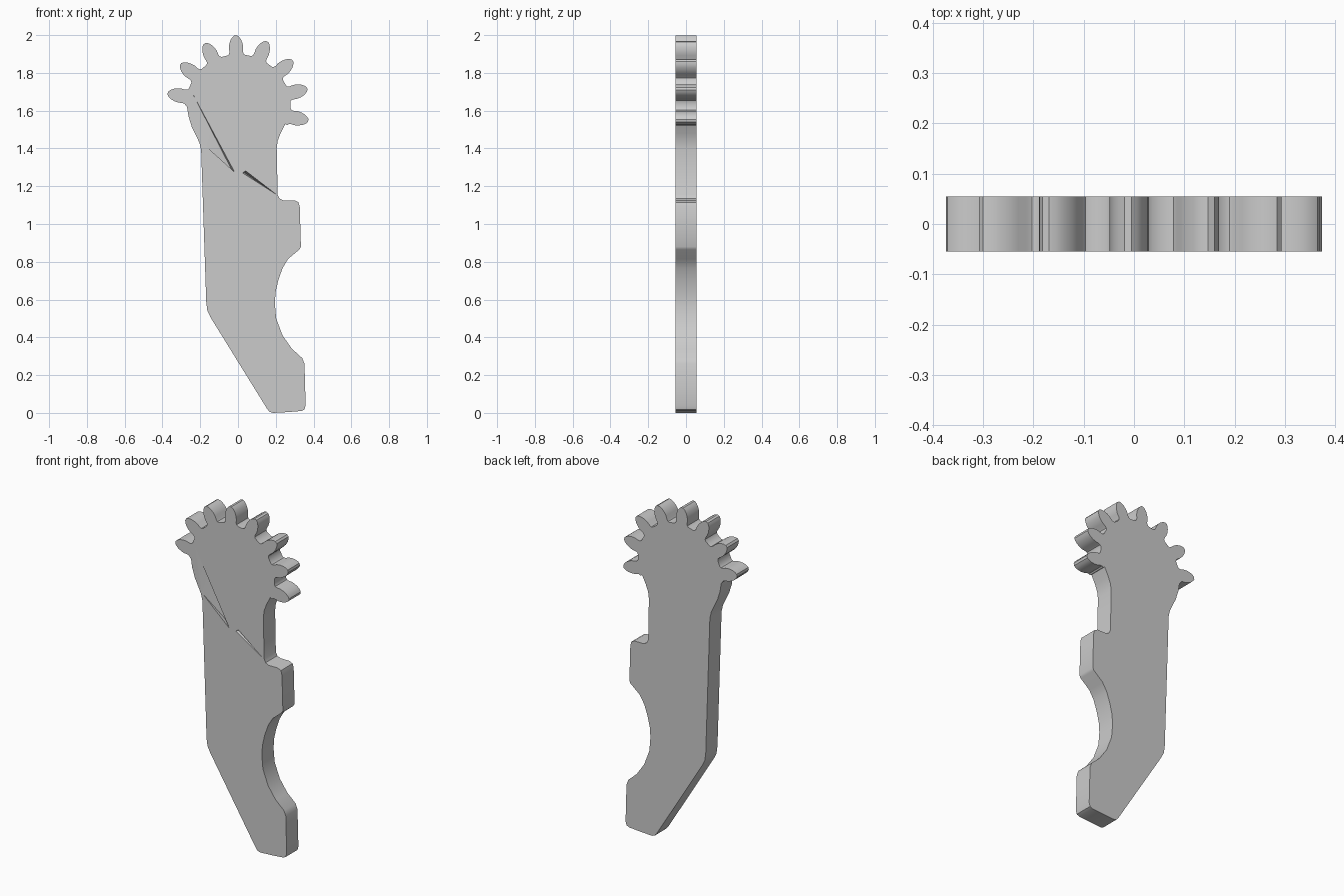
import bpy, bmesh
from math import cos, sin, radians
from mathutils import Vector

cube = bpy.data.objects.get("Cube")
if cube:
    bpy.data.objects.remove(cube, do_unlink=True)

HALF = 0.055             # half of the plate thickness
HUB = Vector((0, 1.62))  # centre of the toothed sector
TEETH, PITCH, FIRST = 8, 360 / 14, 169

steel = bpy.data.materials.new("plain grey")
steel.use_nodes = True
GREY = (0.6, 0.6, 0.6, 1)
steel.diffuse_color = GREY
steel.node_tree.nodes["Principled BSDF"].inputs["Base Color"].default_value = GREY


def make_object(name, bm):
    bmesh.ops.recalc_face_normals(bm, faces=bm.faces)
    mesh = bpy.data.meshes.new(name)
    bm.to_mesh(mesh)
    bm.free()
    mesh.materials.append(steel)
    obj = bpy.data.objects.new(name, mesh)
    bpy.context.collection.objects.link(obj)
    return obj


def tooth(angle):
    """One rounded tooth, clockwise around the hub."""
    flank = [(0.274, 0.046), (0.281, 0.038), (0.292, 0.036), (0.315, 0.038),
             (0.335, 0.035), (0.355, 0.028), (0.37, 0.018), (0.379, 0.007)]
    out = Vector((cos(radians(angle)), sin(radians(angle))))
    side = Vector((-out.y, out.x))
    rise = [HUB + out * r + side * w for r, w in flank]
    fall = [HUB + out * r - side * w for r, w in reversed(flank)]
    return rise + fall


# Arm outline: teeth first, then clockwise down the right edge and up the left
outline = [p for i in range(TEETH) for p in tooth(FIRST - i * PITCH)]
outline += [Vector(p) for p in (
    (0.25, 1.53), (0.225, 1.48), (0.21, 1.44), (0.205, 1.4),
    (0.21, 1.155), (0.22, 1.135), (0.24, 1.125), (0.3, 1.125), (0.32, 1.115),
    (0.327, 1.09), (0.333, 0.88), (0.325, 0.865),
    (0.265, 0.815), (0.235, 0.765), (0.213, 0.7), (0.199, 0.64), (0.195, 0.58),
    (0.202, 0.5), (0.236, 0.41), (0.285, 0.34), (0.34, 0.29), (0.352, 0.26),
    (0.358, 0.04), (0.352, 0.018), (0.335, 0.01), (0.26, 0.004),
    (0.185, 0), (0.168, 0.005), (0.155, 0.02),
    (-0.145, 0.505), (-0.162, 0.54), (-0.168, 0.585),
    (-0.195, 1.39), (-0.204, 1.43), (-0.245, 1.515), (-0.262, 1.57),
    (-0.27, 1.62))]

bm = bmesh.new()
face = bm.faces.new([bm.verts.new((p.x, -HALF, p.y)) for p in outline])
solid = bmesh.ops.extrude_face_region(bm, geom=[face])
bmesh.ops.translate(bm, vec=(0, 2 * HALF, 0),
                    verts=[g for g in solid["geom"] if isinstance(g, bmesh.types.BMVert)])
arm = make_object("toothed_arm", bm)


def notch(name, corners, floor, depth):
    """Cut a wedge-shaped dent into the front, deepest at the floor point."""
    bm = bmesh.new()
    top = [bm.verts.new((x, -HALF - 0.03, z)) for x, z in corners]
    rim = [bm.verts.new((x, -HALF, z)) for x, z in corners]
    low = bm.verts.new((floor[0], -HALF + depth, floor[1]))
    bm.faces.new(top)
    for i in range(3):
        j = (i + 1) % 3
        bm.faces.new((top[i], top[j], rim[j], rim[i]))
        bm.faces.new((rim[i], rim[j], low))
    cutter = make_object(name, bm)
    cutter.hide_render = True
    cutter.hide_set(True)
    cut = arm.modifiers.new(name, "BOOLEAN")
    cut.operation = "DIFFERENCE"
    cut.solver = "EXACT"
    cut.object = cutter


notch("left_notch_cutter", [(-0.24, 1.69), (-0.195, 1.435), (-0.018, 1.275)],
      (-0.03, 1.28), 0.03)
notch("right_notch_cutter", [(0.025, 1.27), (0.04, 1.282), (0.205, 1.155)],
      (0.035, 1.272), 0.03)

# Apply the cuts, remove the cutters and smooth the rounded edges
bpy.ops.object.select_all(action="DESELECT")
arm.select_set(True)
bpy.context.view_layer.objects.active = arm
for name in [m.name for m in arm.modifiers]:
    bpy.ops.object.modifier_apply(modifier=name)
    bpy.data.objects.remove(bpy.data.objects[name], do_unlink=True)
bpy.ops.object.shade_smooth_by_angle(angle=radians(30))
